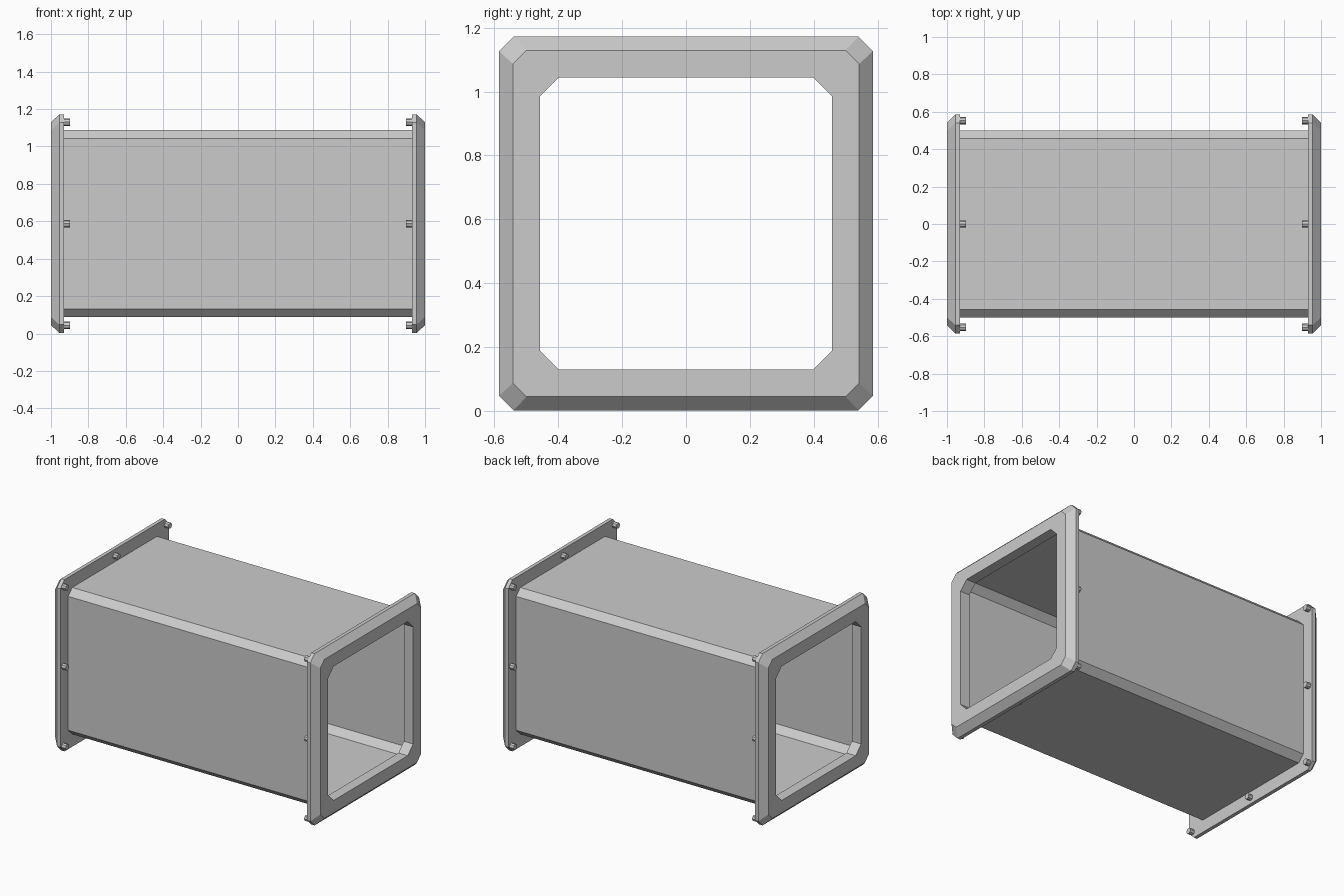
import bpy, bmesh, math
from mathutils import Matrix

cube = bpy.data.objects.get("Cube")
if cube:
    bpy.data.objects.remove(cube, do_unlink=True)

MID = 0.587  # height of the duct axis

grey = bpy.data.materials.new("light_grey")
grey.use_nodes = True
grey.diffuse_color = (0.6, 0.6, 0.6, 1)
bsdf = next(n for n in grey.node_tree.nodes if n.type == 'BSDF_PRINCIPLED')
bsdf.inputs["Base Color"].default_value = (0.6, 0.6, 0.6, 1)
bsdf.inputs["Roughness"].default_value = 0.7


def finish(bm, name):
    bmesh.ops.recalc_face_normals(bm, faces=bm.faces)
    mesh = bpy.data.meshes.new(name)
    bm.to_mesh(mesh)
    bm.free()
    mesh.materials.append(grey)
    obj = bpy.data.objects.new(name, mesh)
    bpy.context.collection.objects.link(obj)
    return obj


def ring(bm, x, half, cut):
    """Square with cut corners, standing across the x axis."""
    k = half - cut
    pts = []
    for sy, sz in ((1, 1), (-1, 1), (-1, -1), (1, -1)):
        pair = [(sy * half, sz * k), (sy * k, sz * half)]
        pts += pair if sy * sz > 0 else pair[::-1]
    return [bm.verts.new((x, y, z + MID)) for y, z in pts]


def loft(name, sections, closed):
    bm = bmesh.new()
    rings = [ring(bm, *s) for s in sections]
    pairs = list(zip(rings, rings[1:]))
    if closed:
        pairs.append((rings[-1], rings[0]))
    for a, b in pairs:
        for i in range(len(a)):
            j = (i + 1) % len(a)
            bm.faces.new((a[i], a[j], b[j], b[i]))
    return finish(bm, name)


# Open duct with chamfered corners
loft("duct_body", [(-0.94, 0.5, 0.044), (0.94, 0.5, 0.044)], False)

# End flanges with a sloped outer rim, and their bolts
for side, s in (("left", 1), ("right", -1)):
    loft(side + "_flange", [
        (s * 0.93, 0.457, 0.058),
        (s * 0.93, 0.585, 0.045),
        (s * 0.955, 0.585, 0.045),
        (s * 1.0, 0.542, 0.043),
        (s * 1.0, 0.457, 0.058),
    ], True)

    bm = bmesh.new()
    for iy in (-1, 0, 1):
        for iz in (-1, 0, 1):
            if iy or iz:
                place = (Matrix.Translation((s * 0.917, iy * 0.553, MID + iz * 0.543))
                         @ Matrix.Rotation(math.pi / 2, 4, 'Y'))
                bmesh.ops.create_cone(bm, cap_ends=True, segments=8, radius1=0.02,
                                      radius2=0.02, depth=0.036, matrix=place)
    finish(bm, side + "_flange_bolts")
